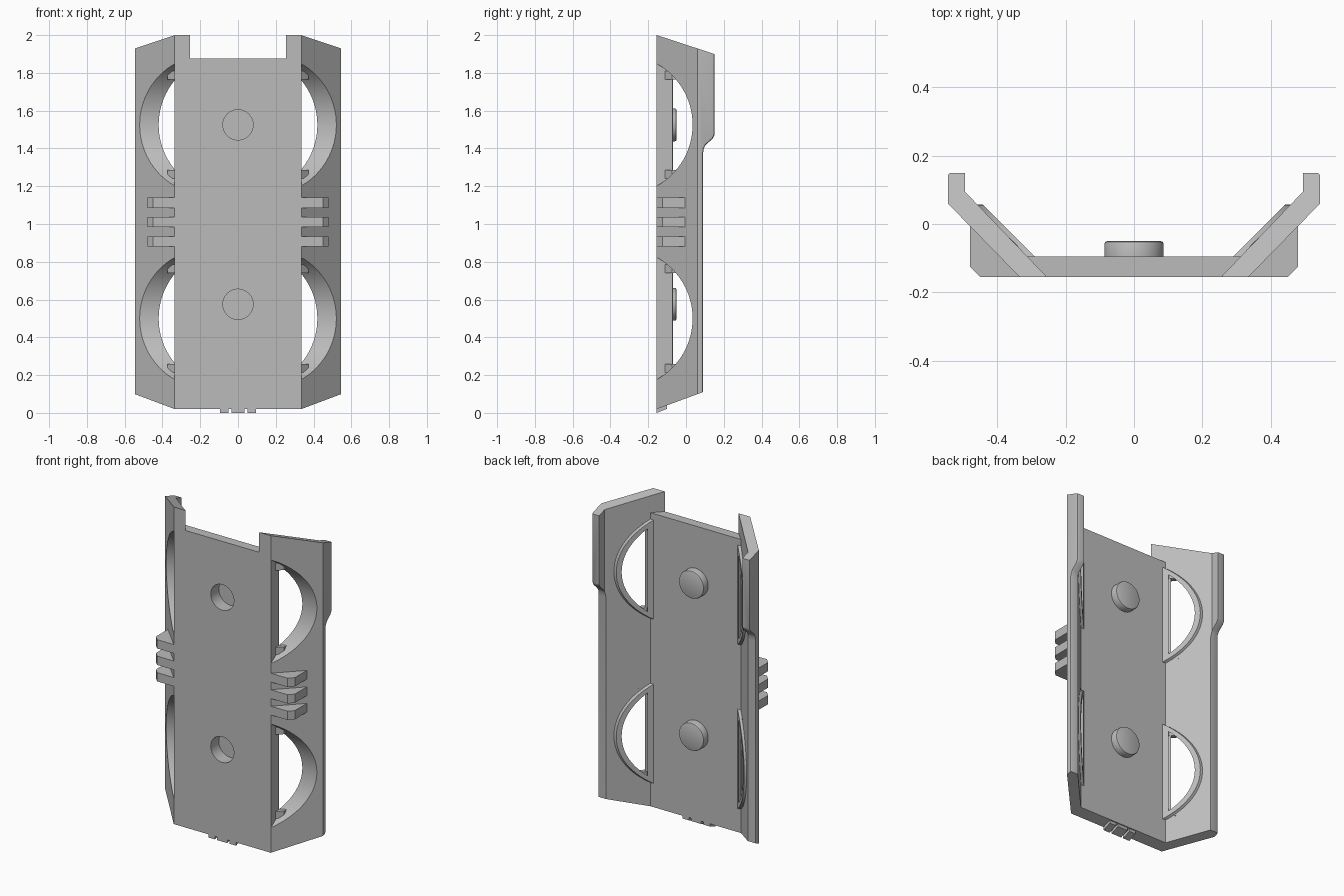
import bpy, bmesh, math
from mathutils import Vector

cube = bpy.data.objects.get("Cube")
if cube:
    bpy.data.objects.remove(cube, do_unlink=True)

GREY = (0.5, 0.5, 0.5, 1)
grey = bpy.data.materials.new("plain grey")
grey.use_nodes = True
grey.diffuse_color = GREY
grey.node_tree.nodes["Principled BSDF"].inputs["Base Color"].default_value = GREY


def prism(name, pts, axis, a, b):
    """Extrude a flat outline along one axis from a to b."""
    place = {"x": lambda p, t: (t, p[0], p[1]),
             "y": lambda p, t: (p[0], t, p[1]),
             "z": lambda p, t: (p[0], p[1], t)}[axis]
    bm = bmesh.new()
    low = [bm.verts.new(place(p, a)) for p in pts]
    high = [bm.verts.new(place(p, b)) for p in pts]
    bm.faces.new(low)
    bm.faces.new(high)
    n = len(pts)
    for i in range(n):
        j = (i + 1) % n
        bm.faces.new((low[i], low[j], high[j], high[i]))
    bmesh.ops.recalc_face_normals(bm, faces=bm.faces)
    mesh = bpy.data.meshes.new(name)
    bm.to_mesh(mesh)
    bm.free()
    mesh.materials.append(grey)
    obj = bpy.data.objects.new(name, mesh)
    bpy.context.collection.objects.link(obj)
    return obj


def circle(u, v, r, n=64):
    return [(u + r * math.cos(math.tau * i / n), v + r * math.sin(math.tau * i / n)) for i in range(n)]


def apply(obj, mod):
    bpy.context.view_layer.objects.active = obj
    bpy.ops.object.modifier_apply(modifier=mod.name)


def combine(obj, tool, operation):
    mod = obj.modifiers.new("combine", "BOOLEAN")
    mod.operation, mod.solver, mod.object = operation, "EXACT", tool
    apply(obj, mod)
    bpy.data.objects.remove(tool, do_unlink=True)


def mirror(obj):
    apply(obj, obj.modifiers.new("mirror", "MIRROR"))


def soften(obj):
    bpy.ops.object.select_all(action="DESELECT")
    obj.select_set(True)
    bpy.context.view_layer.objects.active = obj
    bpy.ops.object.shade_smooth_by_angle(angle=math.radians(25))


FRONT, BACK = -0.155, -0.095
HOLES = (0.5, 1.525)
PEGS = (0.575, 1.525)
ARC_Y, ARC_R = -0.335, 0.37
SIDE = [(FRONT, 2.0), (0.15, 1.9), (0.15, 1.47), (0.14, 1.45), (0.105, 1.42),
        (0.094, 1.40), (0.09, 1.37), (0.09, 0.11), (FRONT, 0.02)]


def trim(obj):
    combine(obj, prism("side_outline", SIDE, "x", -1, 1), "INTERSECT")


# Back plate with round pegs that are hollow from the front
plate = prism("back_plate", [(-0.255, FRONT), (0.255, FRONT), (0.3126, BACK), (-0.3126, BACK)],
              "z", 0, 1.875)
trim(plate)
for z in PEGS:
    peg = prism("peg", circle(0, z, 0.087, 48), "y", -0.14, -0.05)
    bev = peg.modifiers.new("bevel", "BEVEL")
    bev.width, bev.segments, bev.limit_method = 0.009, 2, "ANGLE"
    apply(peg, bev)
    combine(plate, peg, "UNION")
    combine(plate, prism("peg_recess", circle(0, z, 0.08, 48), "y", -0.3, -0.075), "DIFFERENCE")
soften(plate)

# Slanted side wings with an upright rim
wings = prism("side_wings", [(0.255, FRONT), (0.335, FRONT), (0.545, 0.06), (0.545, 0.2),
                             (0.495, 0.2), (0.495, 0.095)], "z", 0, 2)
trim(wings)
bm = bmesh.new()
bm.from_mesh(wings.data)
rim = [e for e in bm.edges if all(v.co.x > 0.54 and v.co.y > 0.08 for v in e.verts)
       and e.calc_face_angle(0) > 0.5]
bmesh.ops.bevel(bm, geom=rim, offset=0.01, segments=2, profile=0.5, affect="EDGES")
bm.to_mesh(wings.data)
bm.free()
for z in HOLES:
    combine(wings, prism("hole", circle(ARC_Y, z, ARC_R, 96), "x", 0.335, 0.8), "DIFFERENCE")
mirror(wings)
soften(wings)

for label, z in zip(("lower", "upper"), HOLES):
    # Raised lip around each hole on the inner face
    lip = prism(label + "_hole_lips", [(0.28, -0.105), (0.32, -0.105), (0.5, 0.075), (0.46, 0.075)],
                "z", z - 0.5, z + 0.5)
    combine(lip, prism("lip_outline", circle(ARC_Y, z, ARC_R + 0.022, 96), "x", 0, 0.8), "INTERSECT")
    combine(lip, prism("hole", circle(ARC_Y, z, ARC_R, 96), "x", 0.315, 0.8), "DIFFERENCE")
    mirror(lip)
    soften(lip)
    # Small corner tabs that square off the ends of the hole
    for end, s in (("bottom", -1), ("top", 1)):
        tab = prism(f"{label}_{end}_hole_tabs",
                    [(0.325, -0.11), (0.335, -0.11), (0.372, -0.075), (0.372, -0.033), (0.325, -0.08)],
                    "z", z + s * 0.24, z + s * 0.285)
        mirror(tab)

# Grip ribs on the outside of the wings
for i, z in enumerate((0.88, 0.983, 1.086)):
    rib = prism(f"grip_ribs_{i + 1}", [(0.32, FRONT), (0.45, FRONT), (0.48, -0.125), (0.48, -0.005),
                                       (0.46, -0.02)], "z", z, z + 0.055)
    mirror(rib)

# Little teeth under the bottom edge
for name, a, b in (("right", -0.095, -0.05), ("middle", -0.035, 0.035), ("left", 0.05, 0.095)):
    prism(name + "_bottom_tooth", [(FRONT, 0.0), (FRONT, 0.03), (-0.1, 0.05), (-0.1, 0.022)], "x", a, b)
